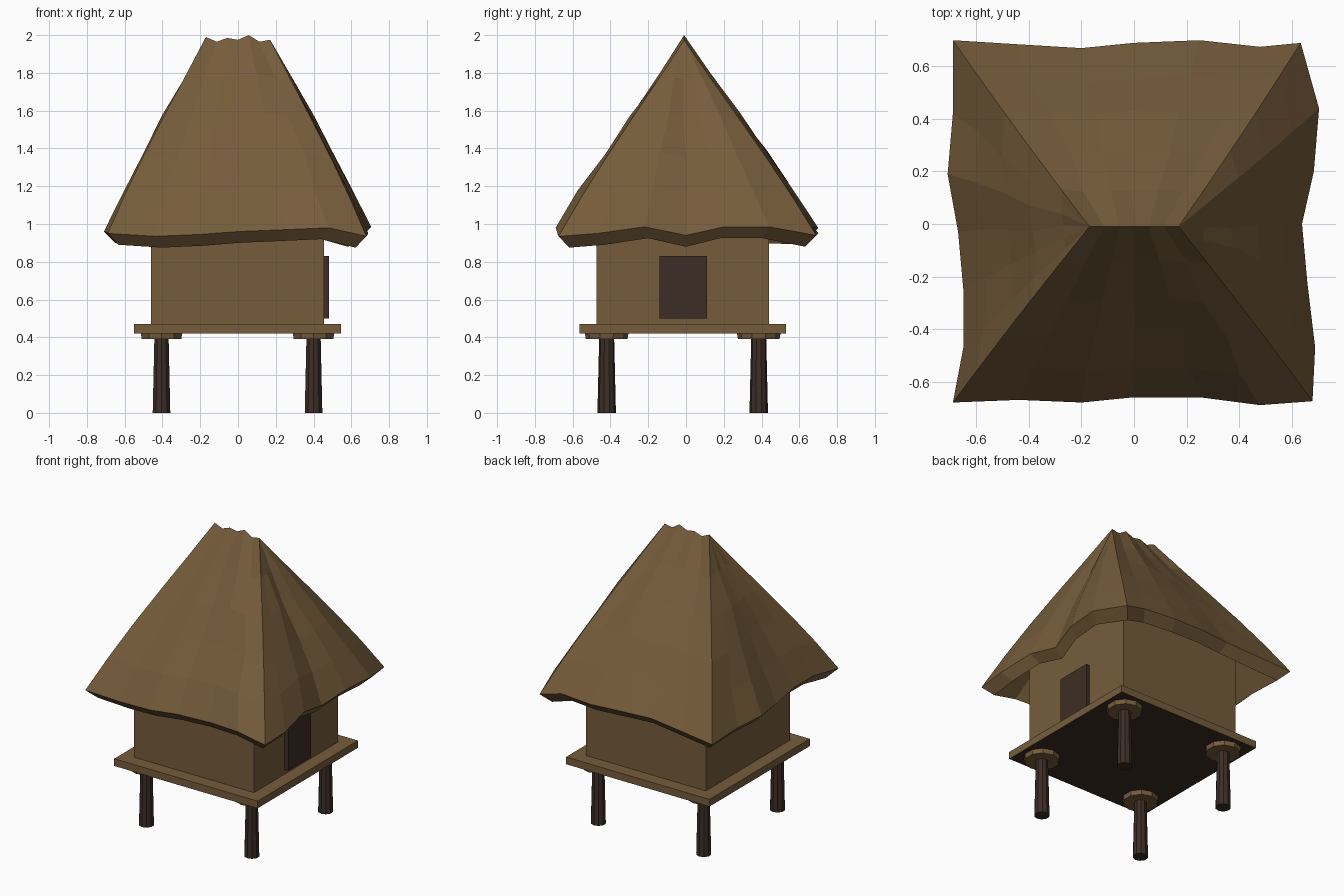
import bpy, bmesh, math, random
from mathutils import Vector

random.seed(4)
cube = bpy.data.objects.get("Cube")
if cube:
    bpy.data.objects.remove(cube, do_unlink=True)


def material(name, rgb):
    mat = bpy.data.materials.new(name)
    mat.use_nodes = True
    mat.diffuse_color = (*rgb, 1)
    mat.node_tree.nodes["Principled BSDF"].inputs["Base Color"].default_value = (*rgb, 1)
    return mat


straw = material("straw_brown", (0.18, 0.108, 0.044))
wood = material("dark_wood", (0.046, 0.027, 0.019))


def finish(name, bm, *mats):
    bmesh.ops.recalc_face_normals(bm, faces=bm.faces)
    mesh = bpy.data.meshes.new(name)
    bm.to_mesh(mesh)
    bm.free()
    for mat in mats:
        mesh.materials.append(mat)
    obj = bpy.data.objects.new(name, mesh)
    bpy.context.collection.objects.link(obj)
    return obj


def box(name, low, high, *mats):
    low, high = Vector(low), Vector(high)
    bm = bmesh.new()
    bmesh.ops.create_cube(bm, size=1)
    for v in bm.verts:
        v.co = (low + high) / 2 + v.co * (high - low)
    return finish(name, bm, *mats)


def column(name, x, y, z0, z1, r0, r1, sides, mat):
    bm = bmesh.new()
    bmesh.ops.create_cone(bm, cap_ends=True, segments=sides, radius1=r0, radius2=r1, depth=z1 - z0)
    bmesh.ops.translate(bm, verts=bm.verts, vec=(x, y, (z0 + z1) / 2))
    return finish(name, bm, mat)


# Stilts with flat collars under the floor
for side, x in (("right", -0.405), ("left", 0.4)):
    for end, y in (("front", -0.42), ("back", 0.385)):
        column(f"{end}_{side}_stilt", x, y, 0, 0.425, 0.049, 0.039, 10, wood)
        column(f"{end}_{side}_collar", x, y, 0.39, 0.425, 0.11, 0.116, 10, straw)

# Floor with a dark underside, walls and door
floor = box("floor_platform", (-0.55, -0.565, 0.42), (0.545, 0.53, 0.47), straw, wood)
for p in floor.data.polygons:
    p.material_index = int(p.normal.z < -0.5)
box("walls", (-0.46, -0.475, 0.46), (0.455, 0.44, 1.25), straw)
box("door", (0.44, -0.14, 0.5), (0.482, 0.11, 0.83), wood)

# Uneven eave outline, counterclockwise from the front right corner
SEG, ROWS = 6, 5
eave = [
    (-.69, -.68, .95), (-.44, -.67, .935), (-.2, -.68, .945), (0, -.66, .96), (.25, -.66, .97), (.48, -.69, .98),
    (.68, -.675, .935), (.69, -.47, .95), (.66, -.22, .985), (.64, 0, .94), (.685, .2, .985), (.705, .44, .985),
    (.635, .69, .94), (.48, .675, .98), (.25, .7, .98), (0, .69, .99), (-.2, .67, .99), (-.45, .685, .97),
    (-.69, .7, .95), (-.69, .42, .96), (-.71, .19, .96), (-.67, -.03, .95), (-.65, -.25, .97), (-.65, -.47, .97)]
ridge_z = (1.99, 1.965, 1.985, 1.975, 2, 1.965, 1.975)


def ridge_point(i):
    side, k = divmod(i, SEG)
    k = (k, SEG, SEG - k, 0)[side]
    return Vector((-0.17 + 0.34 * k / SEG, -0.01, ridge_z[k]))


def eave_inset(p, inward, z):
    return Vector((p.x * (1 - inward), p.y * (1 - inward), z))


# Thatched roof: inner lining, eave lip, then rows up to the ragged ridge
rim = [Vector(p) for p in eave]
rings = [[eave_inset(p, 0.36, p.z + 0.28) for p in rim],
         [eave_inset(p, 0.085, p.z - 0.06) for p in rim]]
for row in range(ROWS + 1):
    t = row / ROWS
    ring = []
    for i, p in enumerate(rim):
        q = p.lerp(ridge_point(i), t)
        if 0 < row < ROWS:
            bulge = 1 + 0.035 * math.sin(math.pi * t)
            wobble = 0 if i % SEG == 0 else random.uniform(-0.01, 0.01)
            q = Vector((q.x * bulge + wobble, q.y * bulge + wobble, q.z))
        ring.append(q)
    rings.append(ring)

bm = bmesh.new()
loops = [[bm.verts.new(p) for p in ring] for ring in rings]
for a, b in zip(loops, loops[1:]):
    for i in range(len(rim)):
        j = (i + 1) % len(rim)
        bm.faces.new((a[i], a[j], b[j], b[i]))
bm.faces.new(loops[0])
bmesh.ops.remove_doubles(bm, verts=bm.verts, dist=0.001)
finish("thatched_roof", bm, straw)
